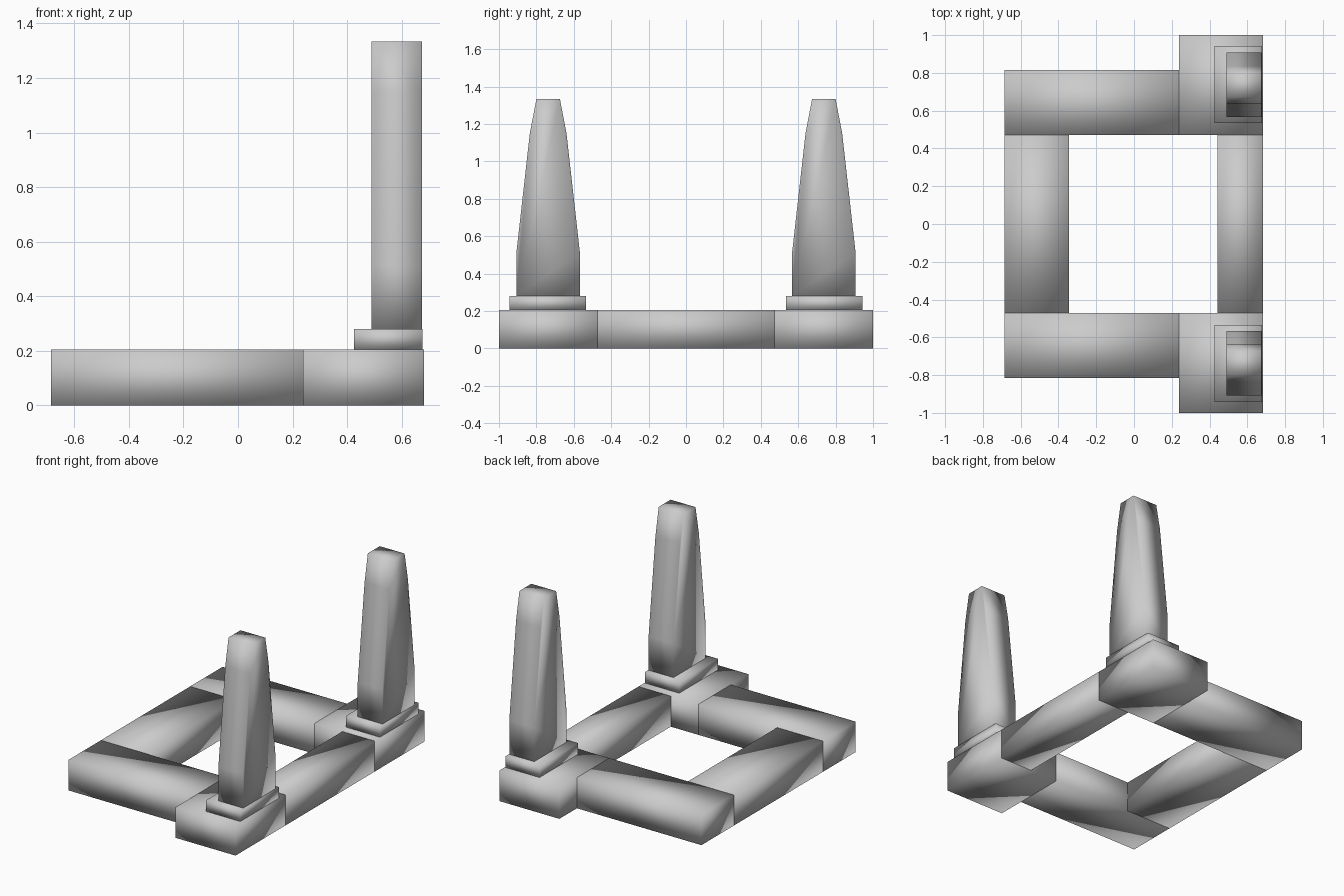
import bpy
import bmesh

if "Cube" in bpy.data.objects:
    bpy.data.objects.remove(bpy.data.objects["Cube"])


def prism(name, outline, x0, x1):
    """Extrude a (y, z) outline along x from x0 to x1."""
    bm = bmesh.new()
    face = bm.faces.new([bm.verts.new((x0, y, z)) for y, z in outline])
    ext = bmesh.ops.extrude_face_region(bm, geom=[face])
    moved = [g for g in ext["geom"] if isinstance(g, bmesh.types.BMVert)]
    bmesh.ops.translate(bm, verts=moved, vec=(x1 - x0, 0, 0))
    bmesh.ops.recalc_face_normals(bm, faces=bm.faces)
    for f in bm.faces:
        f.smooth = True  # soft shading across the edges
    mesh = bpy.data.meshes.new(name)
    bm.to_mesh(mesh)
    bm.free()
    obj = bpy.data.objects.new(name, mesh)
    bpy.context.collection.objects.link(obj)
    return obj


def box(name, x, y, z):
    return prism(name, [(y[0], z[0]), (y[1], z[0]), (y[1], z[1]), (y[0], z[1])], *x)


BASE = (0, 0.205)

# Cross beams of the base frame
box("rear_beam", (-0.685, -0.345), (-0.472, 0.472), BASE)
box("front_beam", (0.443, 0.682), (-0.472, 0.472), BASE)

# Column half-widths and heights, from foot to tip
PROFILE = [(0.17, 0.28), (0.17, 0.51), (0.098, 1.15), (0.063, 1.333)]
CENTRE = 0.737

for side, s in (("left", -1), ("right", 1)):
    # Side beam and wider corner block
    box(side + "_side_beam", (-0.685, 0.238), (s * 0.472, s * 0.815), BASE)
    box(side + "_corner_block", (0.238, 0.682), (s * 0.472, s * 1.0), BASE)
    # Plinth under the column
    box(side + "_plinth", (0.425, 0.677), (s * 0.535, s * 0.943), (0.205, 0.28))
    # Tapered column
    outline = [(s * CENTRE + w, z) for w, z in PROFILE]
    outline += [(s * CENTRE - w, z) for w, z in reversed(PROFILE)]
    prism(side + "_column", outline, 0.49, 0.674)
